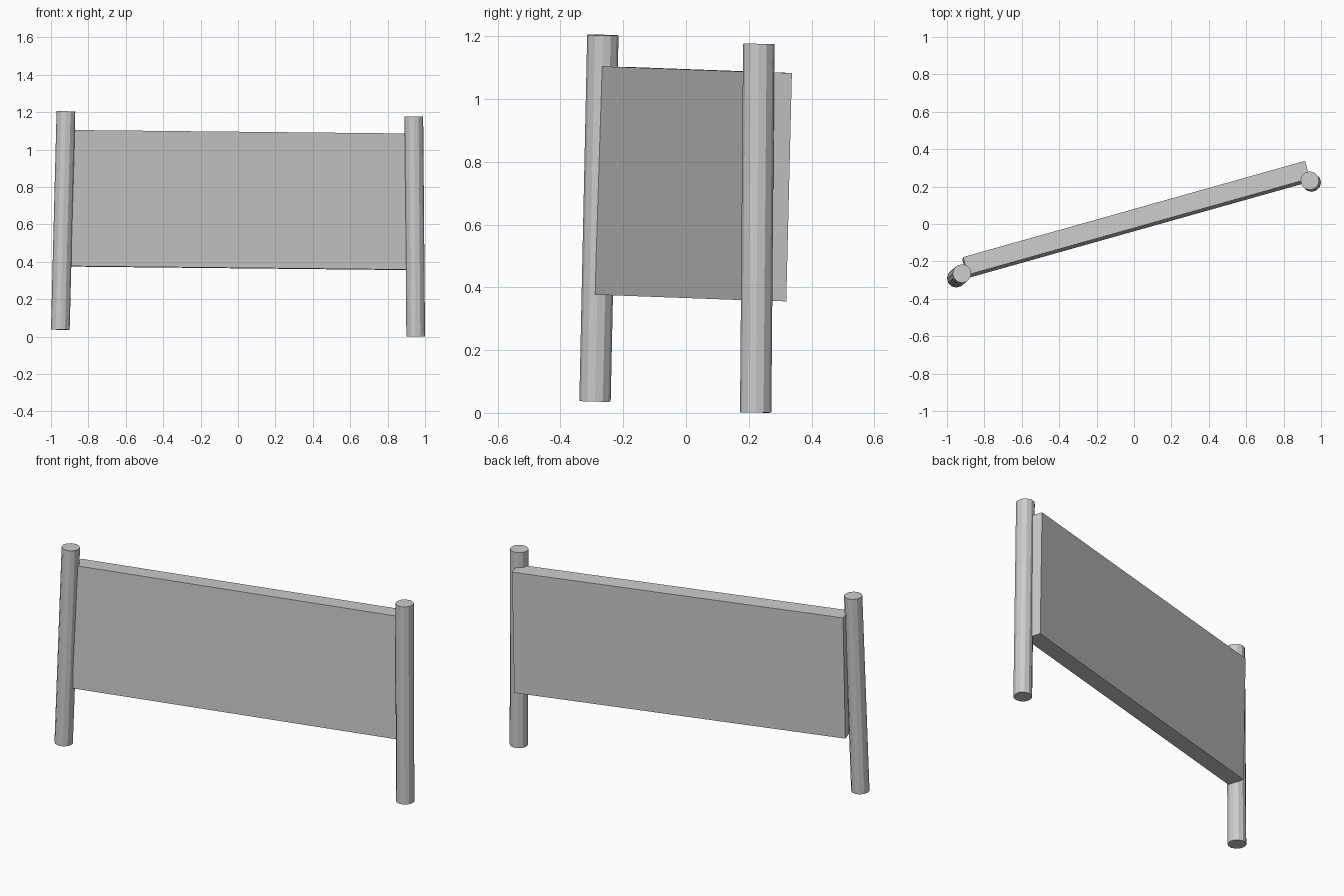
import bpy
from mathutils import Vector, Matrix

if "Cube" in bpy.data.objects:
    bpy.data.objects.remove(bpy.data.objects["Cube"])


def post(name, bottom, top, radius=0.05, sides=12):
    bottom, top = Vector(bottom), Vector(top)
    axis = top - bottom
    bpy.ops.mesh.primitive_cylinder_add(vertices=sides, radius=radius, depth=axis.length)
    ob = bpy.context.object
    ob.name = name
    turn = Vector((0, 0, 1)).rotation_difference(axis).to_matrix().to_4x4()
    ob.matrix_world = Matrix.Translation((bottom + top) / 2) @ turn
    return ob


# Two slightly leaning posts
post("left_post", (-0.95, -0.29, 0.037), (-0.92, -0.265, 1.204))
post("right_post", (0.95, 0.222, 0.001), (0.94, 0.232, 1.176))

# Sign board, fixed behind the posts and tilted with them
along = Vector((1.83, 0.515, -0.019)).normalized()
up = Vector((0.0025, 0.018, 0.728)).normalized()
back = up.cross(along).normalized()
up = along.cross(back)
bpy.ops.mesh.primitive_cube_add(size=1)
board = bpy.context.object
board.name = "sign_board"
frame = Matrix((along, back, up)).transposed().to_4x4()
board.matrix_world = (Matrix.Translation((0.012, 0.024, 0.73)) @ frame
                      @ Matrix.Diagonal((1.90, 0.098, 0.728, 1)))
